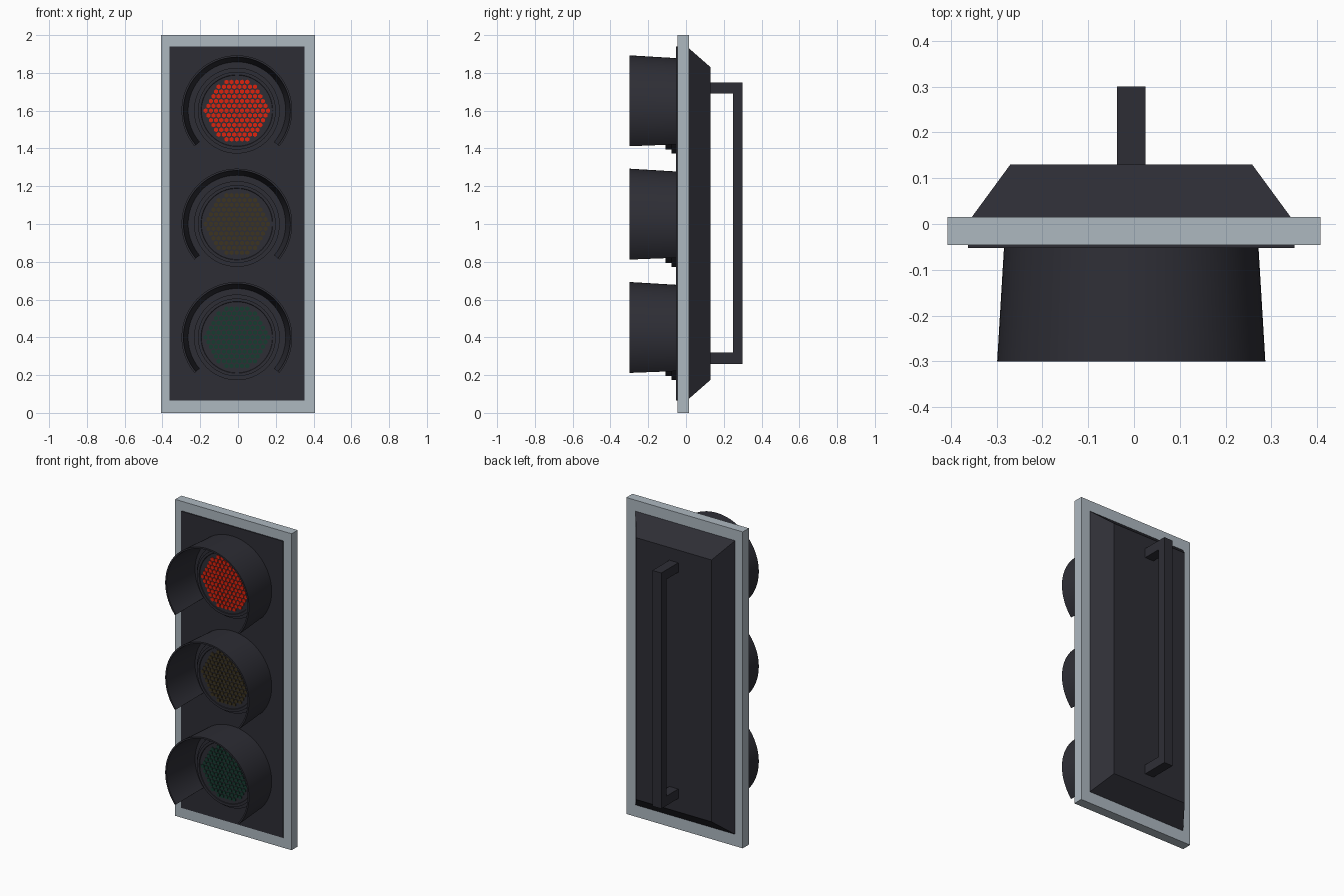
import bpy, bmesh
from math import sin, cos, pi, radians, hypot

cube = bpy.data.objects.get("Cube")
if cube:
    bpy.data.objects.remove(cube, do_unlink=True)

CX = -0.006  # shared centre line of housing, lamps and handle


def material(name, r, g, b):
    m = bpy.data.materials.new(name)
    m.use_nodes = True
    m.diffuse_color = (r, g, b, 1)
    bsdf = m.node_tree.nodes["Principled BSDF"]
    bsdf.inputs["Base Color"].default_value = (r, g, b, 1)
    bsdf.inputs["Roughness"].default_value = 0.7
    return m


GREY = material("light grey", 0.42, 0.48, 0.53)
DARK = material("charcoal", 0.027, 0.027, 0.036)
RED = material("lit red", 0.74, 0.016, 0.004)
AMBER = material("unlit amber", 0.045, 0.033, 0.014)
GREEN = material("unlit green", 0.008, 0.045, 0.03)


def finish(name, bm, mat, smooth=False):
    bmesh.ops.recalc_face_normals(bm, faces=bm.faces)
    mesh = bpy.data.meshes.new(name)
    bm.to_mesh(mesh)
    bm.free()
    mesh.materials.append(mat)
    ob = bpy.data.objects.new(name, mesh)
    bpy.context.collection.objects.link(ob)
    if smooth:
        bpy.ops.object.select_all(action="DESELECT")
        ob.select_set(True)
        bpy.context.view_layer.objects.active = ob
        bpy.ops.object.shade_smooth_by_angle(angle=radians(30))
    return ob


def loft(bm, rings, closed_ring=True, cap=True):
    """Bridge a list of point rings, optionally capping both ends."""
    rows = [[bm.verts.new(p) for p in ring] for ring in rings]
    n = len(rows[0])
    for a, b in zip(rows, rows[1:]):
        for i in range(n if closed_ring else n - 1):
            j = (i + 1) % n
            bm.faces.new((a[i], a[j], b[j], b[i]))
    if cap:
        bm.faces.new(rows[0])
        bm.faces.new(rows[-1])


def rect(hw, y, z0, z1, cx=CX):
    return [(cx - hw, y, z0), (cx + hw, y, z0), (cx + hw, y, z1), (cx - hw, y, z1)]


def circle(r, y, z, n=64, x=CX, turn=0.0):
    return [(x + r * cos(turn + 2 * pi * i / n), y, z + r * sin(turn + 2 * pi * i / n))
            for i in range(n)]


def block(name, mat, front, back):
    bm = bmesh.new()
    loft(bm, [front, back])
    return finish(name, bm, mat)


# Backplate, front panel and tapered rear housing
block("backplate", GREY, rect(0.407, -0.046, 0, 2, 0), rect(0.407, 0.015, 0, 2, 0))
block("front_panel", DARK, rect(0.357, -0.052, 0.065, 1.94), rect(0.357, -0.04, 0.065, 1.94))
block("rear_housing", DARK, rect(0.352, 0.01, 0.07, 1.935), rect(0.264, 0.13, 0.175, 1.83))

# Rear handle: one C-shaped profile extruded across its width
profile = [(0.125, 0.26), (0.30, 0.26), (0.30, 1.75), (0.125, 1.75),
           (0.125, 1.69), (0.25, 1.69), (0.25, 0.32), (0.125, 0.32)]
bm = bmesh.new()
loft(bm, [[(CX + s * 0.031, y, z) for y, z in profile] for s in (-1, 1)])
finish("rear_handle", bm, DARK)


def visor(name, z):
    """Flared hood, open at the bottom."""
    section = [(0.278, -0.05), (0.293, -0.30), (0.283, -0.30), (0.258, -0.05)]
    start, sweep, n = radians(-40), radians(260), 56
    rings = []
    for i in range(n + 1):
        a = start + sweep * i / n
        rings.append([(CX + r * cos(a), y, z + r * sin(a)) for r, y in section])
    bm = bmesh.new()
    loft(bm, rings)
    finish(name, bm, DARK, smooth=True)


def lens(name, z):
    """Stepped bezel with a slightly recessed lens face."""
    steps = [(0.227, -0.05), (0.227, -0.078), (0.206, -0.078), (0.206, -0.108),
             (0.19, -0.108), (0.188, -0.105)]
    bm = bmesh.new()
    loft(bm, [circle(r, y, z) for r, y in steps])
    finish(name, bm, DARK, smooth=True)


def led_cluster(name, z, mat):
    """Hexagonal studs on a staggered grid, clipped to a circle."""
    pitch, row_step = 0.0275, 0.0253
    bm = bmesh.new()
    for row in range(-6, 7):
        for col in range(-7, 8):
            dx = (col + 0.5 * (row % 2)) * pitch
            dz = row * row_step
            if hypot(dx, dz) < 0.167:
                loft(bm, [circle(0.0125, y, z + dz, 6, CX + dx, pi / 6)
                          for y in (-0.104, -0.111)])
    finish(name, bm, mat)


# Three lamps, top to bottom
for label, z, mat in (("top", 1.6, RED), ("middle", 1.0, AMBER), ("bottom", 0.4, GREEN)):
    visor(label + "_visor", z)
    lens(label + "_lens", z)
    led_cluster(label + "_leds", z, mat)
